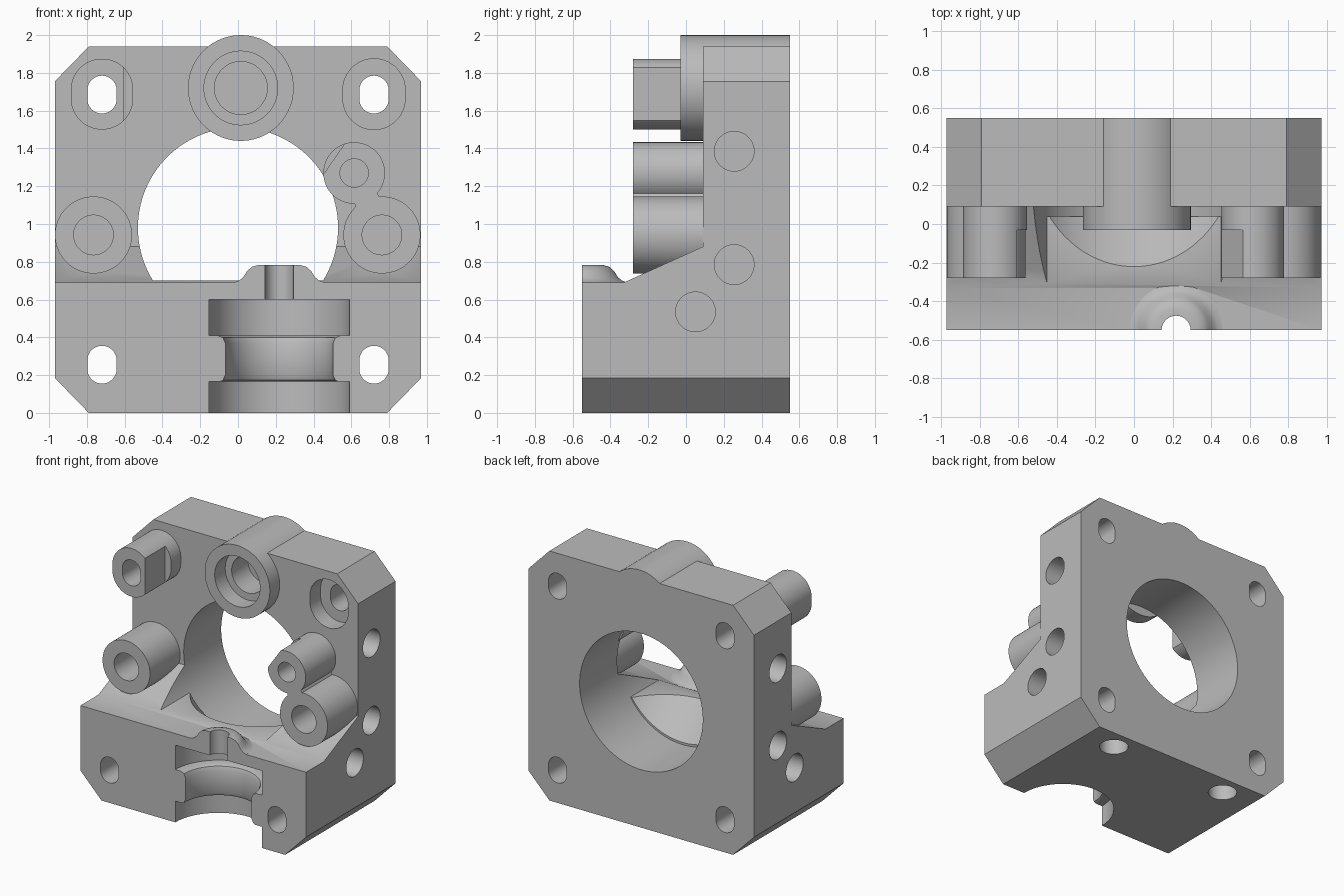
import bpy, bmesh
from math import cos, sin, pi, radians

if "Cube" in bpy.data.objects:
    bpy.data.objects.remove(bpy.data.objects["Cube"], do_unlink=True)

grey = bpy.data.materials.new("plain grey")
grey.use_nodes = True
grey.diffuse_color = (0.5, 0.5, 0.5, 1)
grey.node_tree.nodes["Principled BSDF"].inputs["Base Color"].default_value = (0.5, 0.5, 0.5, 1)


def loft(name, rings):
    """Closed solid through rings that share a point count."""
    bm = bmesh.new()
    vs = [[bm.verts.new(p) for p in ring] for ring in rings]
    n = len(vs[0])
    for a, b in zip(vs, vs[1:]):
        for i in range(n):
            j = (i + 1) % n
            bm.faces.new((a[i], a[j], b[j], b[i]))
    bm.faces.new(vs[0])
    bm.faces.new(vs[-1])
    bmesh.ops.recalc_face_normals(bm, faces=bm.faces)
    mesh = bpy.data.meshes.new(name)
    bm.to_mesh(mesh)
    bm.free()
    mesh.materials.append(grey)
    ob = bpy.data.objects.new(name, mesh)
    bpy.context.collection.objects.link(ob)
    return ob


def prism(name, pts, axis, a, b, shift=0):
    """Extrude a 2D outline along an axis; shift raises the far end."""
    place = {"X": lambda u, v, w: (w, u, v),
             "Y": lambda u, v, w: (u, w, v),
             "Z": lambda u, v, w: (u, v, w)}[axis]
    return loft(name, [[place(u, v, a) for u, v in pts],
                       [place(u, v + shift, b) for u, v in pts]])


def oval(u, v, r, half=0, n=64):
    """Circle, or upright slot when half is set."""
    pts = []
    for i in range(n):
        t = 2 * pi * (i + 0.5) / n
        pts.append((u + r * cos(t), v + r * sin(t) + (half if sin(t) > 0 else -half)))
    return pts


def rect(u0, u1, v0, v1):
    return [(u0, v0), (u1, v0), (u1, v1), (u0, v1)]


def revolve(name, profile, x, y, sweep, n=64):
    """Turn (radius, height) points about an upright axis."""
    count = n if sweep > 6 else n + 1
    return loft(name, [[(x + r * cos(sweep * i / n), y + r * sin(sweep * i / n), z)
                        for i in range(count)] for r, z in profile])


def combine(ob, tool, op):
    mod = ob.modifiers.new(op, "BOOLEAN")
    mod.operation, mod.solver, mod.object = op, "EXACT", tool
    dg = bpy.context.evaluated_depsgraph_get()
    dg.update()
    mesh = bpy.data.meshes.new_from_object(ob.evaluated_get(dg))
    ob.modifiers.clear()
    ob.data = mesh
    bpy.data.objects.remove(tool, do_unlink=True)


def cut(tool):
    combine(body, tool, "DIFFERENCE")


def add(tool):
    combine(body, tool, "UNION")


# Block with chamfered corners, then the stepped and sloped front
right = [(0.79, 0), (0.97, 0.185), (0.97, 1.755), (0.79, 1.94)]
body = prism("mount_body", right + [(-x, z) for x, z in reversed(right)], "Y", -0.55, 0.55)
cut(prism("front_step", [(-0.8, 0.69), (-0.33, 0.69), (0.09, 0.88), (0.09, 2.3), (-0.8, 2.3)],
          "X", -1.2, 1.2))

# Top barrel running through the plate
TX, TZ = 0.015, 1.72
add(prism("top_barrel", oval(TX, TZ, 0.28), "Y", 0, 0.55))

# Main bore, its opening above the ledge, and the rising scoop
bore = oval(0, 0.98, 0.53, n=96)
cut(prism("main_bore", bore, "Y", 0.04, 0.8))
cut(prism("bore_opening", [p for p in bore if p[1] > 0.692], "Y", -0.8, 0.3))
cut(prism("scoop", bore, "Y", 0.06, -0.4, 0.41))

# Front collar of the barrel with a stepped blind hole
add(prism("barrel_collar", oval(TX, TZ, 0.28), "Y", -0.03, 0.09))
cut(prism("barrel_counterbore", oval(TX, TZ, 0.195), "Y", -0.2, 0.1))
cut(prism("barrel_hole", oval(TX, TZ, 0.14), "Y", -0.2, 0.3))

# Slotted post with a flat on one side
post = prism("slotted_post", oval(-0.72, 1.6875, 0.165, 0.0225), "Y", -0.28, 0.15)
combine(post, prism("post_flat", rect(-0.605, -0.4, 1.4, 2), "Y", -0.4, -0.03), "DIFFERENCE")
add(post)

# Slotted recess on the other side
cut(prism("slot_recess", oval(0.72, 1.6875, 0.165, 0.0225), "Y", -0.1, 0.22))

# Small post with a slanted flat, and its web to the larger post
post = prism("small_post", oval(0.615, 1.27, 0.163), "Y", -0.28, 0.12)
combine(post, prism("slant_flat", [(0.38, 1.16), (0.62, 1.505), (0.38, 1.6)], "Y", -0.4, -0.03),
        "DIFFERENCE")
add(post)
add(prism("post_web", [(0.62, 1.04), (0.78, 1.04), (0.745, 1.15), (0.735, 1.165), (0.62, 1.2)],
          "Y", -0.28, 0.12))

# Large round posts
for x in (-0.765, 0.762):
    add(prism("round_post", oval(x, 0.942, 0.204), "Y", -0.28, 0.14))
    cut(prism("post_hole", oval(x, 0.942, 0.105), "Y", -0.4, 0.02))
cut(prism("small_post_hole", oval(0.615, 1.27, 0.075), "Y", -0.4, 0.02))

# Four through slots
for x in (-0.72, 0.72):
    for z in (0.255, 1.685):
        cut(prism("through_slot", oval(x, z, 0.0775, 0.0225), "Y", -0.9, 0.9))

# Blind holes in the sides and underside
for s in (-1, 1):
    for y, z in ((0.255, 1.385), (0.255, 0.785), (0.05, 0.535)):
        cut(prism("side_hole", oval(y, z, 0.105), "X", s * 0.72, s * 1.2))
    cut(prism("base_hole", oval(s * 0.52, 0.39, 0.105), "Z", -0.2, 0.25))

# Flared half boss on the ledge, then the stepped half round socket
CX = 0.218
add(revolve("half_boss", [(0.24, 0.64), (0.24, 0.691), (0.215, 0.698), (0.19, 0.718), (0.17, 0.75),
                          (0.145, 0.773), (0.11, 0.783)], CX, -0.55, pi))
cut(revolve("half_socket", [(0.3725, -0.1), (0.3725, 0.165), (0.315, 0.165), (0.297, 0.173),
                            (0.285, 0.2), (0.285, 0.37), (0.297, 0.398), (0.325, 0.41),
                            (0.3725, 0.41), (0.3725, 0.6), (0.075, 0.6), (0.075, 0.9)],
            CX, -0.55, 2 * pi))

# Smooth round walls, sharp edges
bpy.ops.object.select_all(action="DESELECT")
body.select_set(True)
bpy.context.view_layer.objects.active = body
bpy.ops.object.shade_smooth_by_angle(angle=radians(30))
